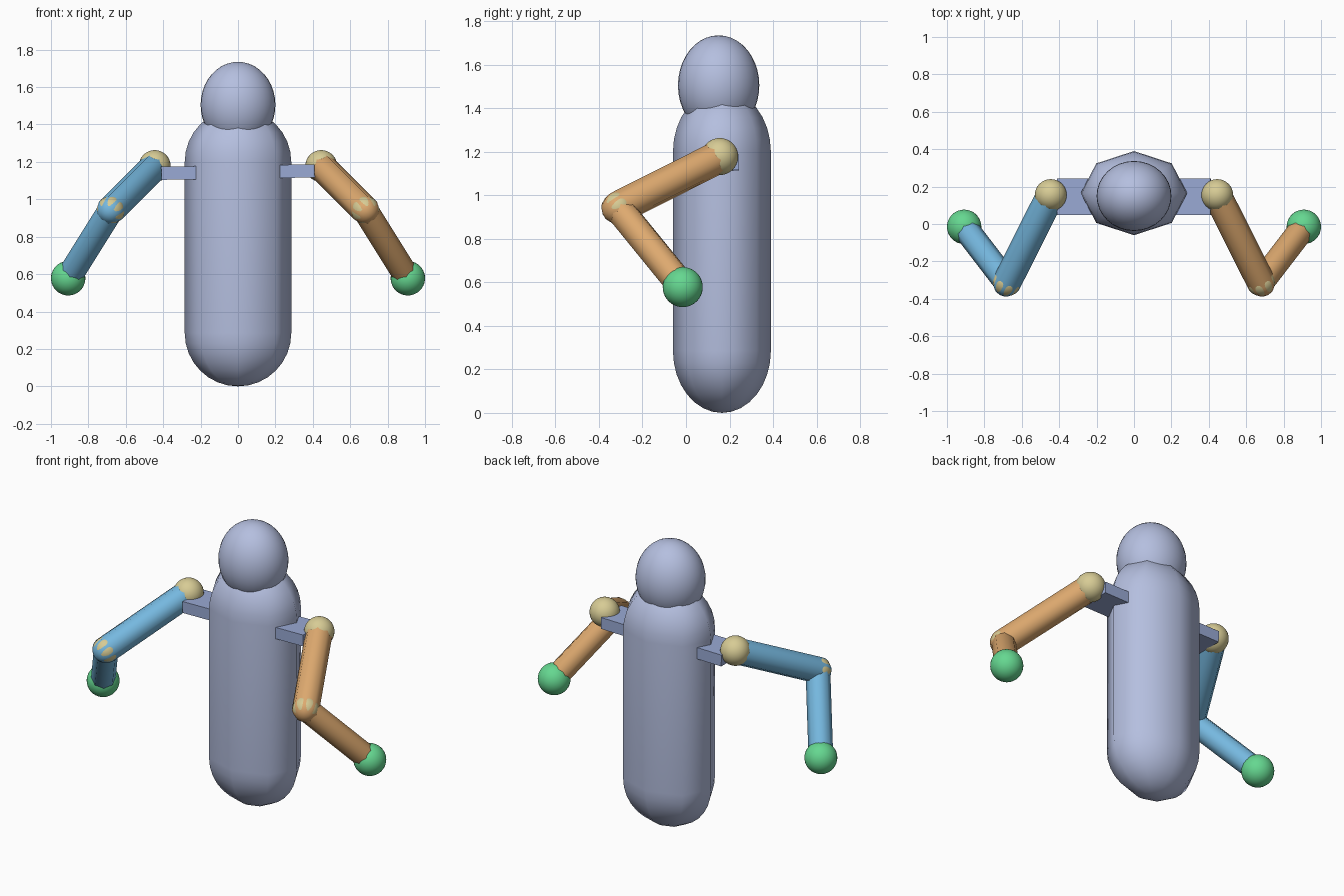
import bpy, bmesh
from math import sin, cos, pi
from mathutils import Vector, Matrix

cube = bpy.data.objects.get("Cube")
if cube:
    bpy.data.objects.remove(cube, do_unlink=True)


def material(name, r, g, b):
    m = bpy.data.materials.new(name)
    m.use_nodes = True
    m.diffuse_color = (r, g, b, 1)
    m.node_tree.nodes["Principled BSDF"].inputs["Base Color"].default_value = (r, g, b, 1)
    return m


body_grey = material("pale blue grey", 0.46, 0.52, 0.74)
plate_blue = material("slate blue", 0.32, 0.40, 0.66)
arm_blue = material("sky blue", 0.18, 0.48, 0.74)
arm_orange = material("orange", 0.73, 0.40, 0.16)
joint_tan = material("sand", 0.68, 0.60, 0.30)
hand_green = material("green", 0.13, 0.68, 0.28)


def finish(name, bm, mat, smooth=True):
    bmesh.ops.recalc_face_normals(bm, faces=bm.faces)
    for f in bm.faces:
        f.smooth = smooth
    mesh = bpy.data.meshes.new(name)
    bm.to_mesh(mesh)
    bm.free()
    mesh.materials.append(mat)
    ob = bpy.data.objects.new(name, mesh)
    bpy.context.collection.objects.link(ob)
    return ob


def ball(name, centre, radii, mat):
    bm = bmesh.new()
    bmesh.ops.create_uvsphere(bm, u_segments=32, v_segments=20, radius=1)
    ob = finish(name, bm, mat)
    ob.location, ob.scale = centre, radii
    return ob


def capsule(name, start, end, rx, ry, rz, mat, sides=8, steps=8):
    """Eight-sided rod with domed ends centred on start and end."""
    axis = Vector(end) - Vector(start)
    bm = bmesh.new()
    # Rings between the poles, lower dome first
    angles = [-pi / 2 * (1 - i / steps) for i in range(1, steps + 1)]
    levels = [(a, 0) for a in angles] + [(-a, axis.length) for a in reversed(angles)]
    rings = [[bm.verts.new((rx * cos(a) * cos(2 * pi * k / sides),
                            ry * cos(a) * sin(2 * pi * k / sides),
                            z + rz * sin(a))) for k in range(sides)]
             for a, z in levels]
    bottom = bm.verts.new((0, 0, -rz))
    top = bm.verts.new((0, 0, axis.length + rz))
    for k in range(sides):
        n = (k + 1) % sides
        bm.faces.new((bottom, rings[0][n], rings[0][k]))
        bm.faces.new((top, rings[-1][k], rings[-1][n]))
        for lo, hi in zip(rings, rings[1:]):
            bm.faces.new((lo[k], lo[n], hi[n], hi[k]))
    turn = axis.to_track_quat('Z', 'Y').to_matrix().to_4x4() if axis.xy.length > 0 else Matrix()
    bm.transform(Matrix.Translation(start) @ turn)
    return finish(name, bm, mat)


# Torso and head
capsule("torso", (0, 0.165, 0.285), (0, 0.165, 1.2), 0.285, 0.225, 0.285, body_grey)
ball("head", (0, 0.15, 1.505), (0.2, 0.187, 0.23), body_grey)

# Arms, with shoulder plates, joints and hands
for side, label, arm_mat, plate_z in ((1, "left", arm_orange, 1.15),
                                      (-1, "right", arm_blue, 1.141)):
    shoulder = (0.445 * side, 0.155, 1.178)
    elbow = (0.68 * side, -0.312, 0.943)
    hand = (0.908 * side, -0.015, 0.578)

    bm = bmesh.new()
    bmesh.ops.create_cube(bm, size=1)
    plate = finish(label + "_shoulder_plate", bm, plate_blue, smooth=False)
    plate.location = (0.285 * side, 0.145, plate_z)
    plate.scale = (0.25, 0.195, 0.07)
    plate.rotation_euler.y = -0.015

    capsule(label + "_upper_arm", shoulder, elbow, 0.077, 0.077, 0.077, arm_mat)
    capsule(label + "_forearm", elbow, hand, 0.069, 0.069, 0.069, arm_mat)
    for part, centre, r, mat in (("shoulder", shoulder, 0.085, joint_tan),
                                 ("elbow", elbow, 0.074, joint_tan),
                                 ("hand", hand, 0.092, hand_green)):
        ball(label + "_" + part, centre, (r, r, r), mat)
